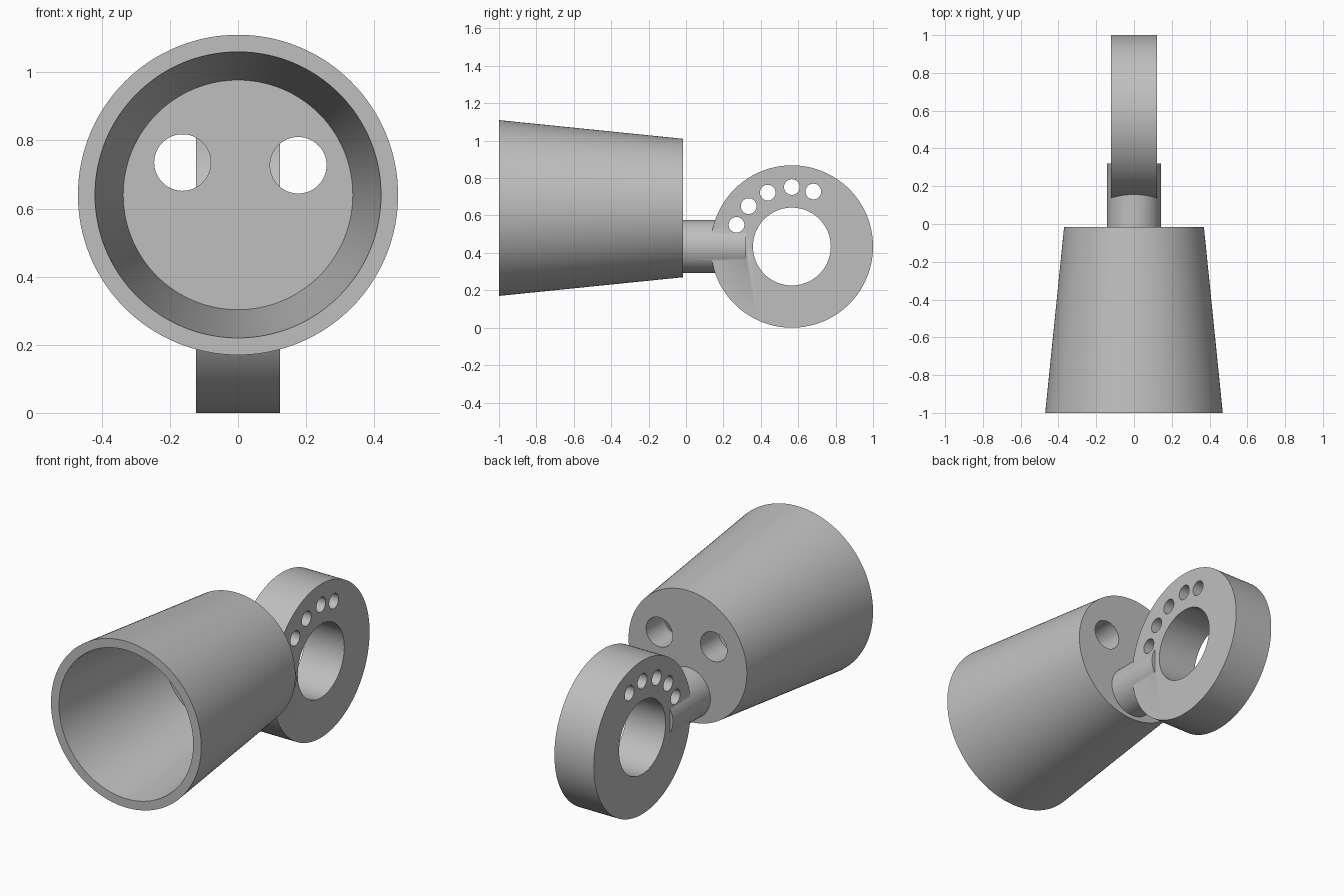
import bpy
import math
from mathutils import Matrix, Vector

default = bpy.data.objects.get("Cube")
if default:
    bpy.data.objects.remove(default, do_unlink=True)

grey = bpy.data.materials.new("plain grey")
grey.use_nodes = True
colour = (0.52, 0.52, 0.52, 1)
grey.diffuse_color = colour
grey.node_tree.nodes["Principled BSDF"].inputs["Base Color"].default_value = colour


def rod(name, start, end, r1, r2=None, sides=96):
    """Cylinder or cone between two points."""
    a, b = Vector(start), Vector(end)
    bpy.ops.mesh.primitive_cone_add(
        vertices=sides, radius1=r1, radius2=r2 or r1, depth=(b - a).length,
        location=(a + b) / 2, rotation=(b - a).to_track_quat("Z", "Y").to_euler())
    obj = bpy.context.object
    obj.name = name
    obj.data.materials.append(grey)
    return obj


def combine(target, tools, operation):
    """Boolean each tool into the target and discard the tool."""
    for tool in tools:
        bpy.context.view_layer.objects.active = target
        mod = target.modifiers.new("cut", "BOOLEAN")
        mod.operation, mod.solver, mod.object = operation, "EXACT", tool
        bpy.ops.object.modifier_apply(modifier=mod.name)
        bpy.data.objects.remove(tool, do_unlink=True)


def smooth(obj):
    bpy.ops.object.select_all(action="DESELECT")
    obj.select_set(True)
    bpy.context.view_layer.objects.active = obj
    bpy.ops.object.shade_smooth_by_angle(angle=math.radians(30))


# Tapered cup with a thick floor and two holes through it
axis_z = 0.64
cup = rod("cup", (0, -1, axis_z), (0, -0.015, axis_z), 0.47, 0.37, 128)
hollow = rod("cup_hollow", (0, -1.1, axis_z), (0, -0.18, axis_z), 0.43, 0.337, 128)
holes = [rod("floor_hole", (x, -0.3, z), (x, 0.1, z), 0.083, sides=64)
         for x, z in ((-0.163, 0.735), (0.177, 0.727))]
combine(cup, [hollow] + holes, "DIFFERENCE")
smooth(cup)

# Ring with its round stem
ring_y, ring_z = 0.566, 0.434
ring = rod("ring_handle", (-0.123, ring_y, ring_z), (0.123, ring_y, ring_z), 0.434, sides=128)
stem = rod("stem", (0, -0.016, ring_z), (0, 0.32, ring_z), 0.142)
combine(ring, [stem], "UNION")

# Large opening and the arc of small holes
cutters = [rod("opening", (-0.3, ring_y, ring_z), (0.3, ring_y, ring_z), 0.208)]
for y, z in ((0.27, 0.55), (0.335, 0.65), (0.437, 0.722), (0.566, 0.752), (0.681, 0.728)):
    cutters.append(rod("small_hole", (-0.3, y, z), (0.3, y, z), 0.042, sides=48))
combine(ring, cutters, "DIFFERENCE")
smooth(ring)
